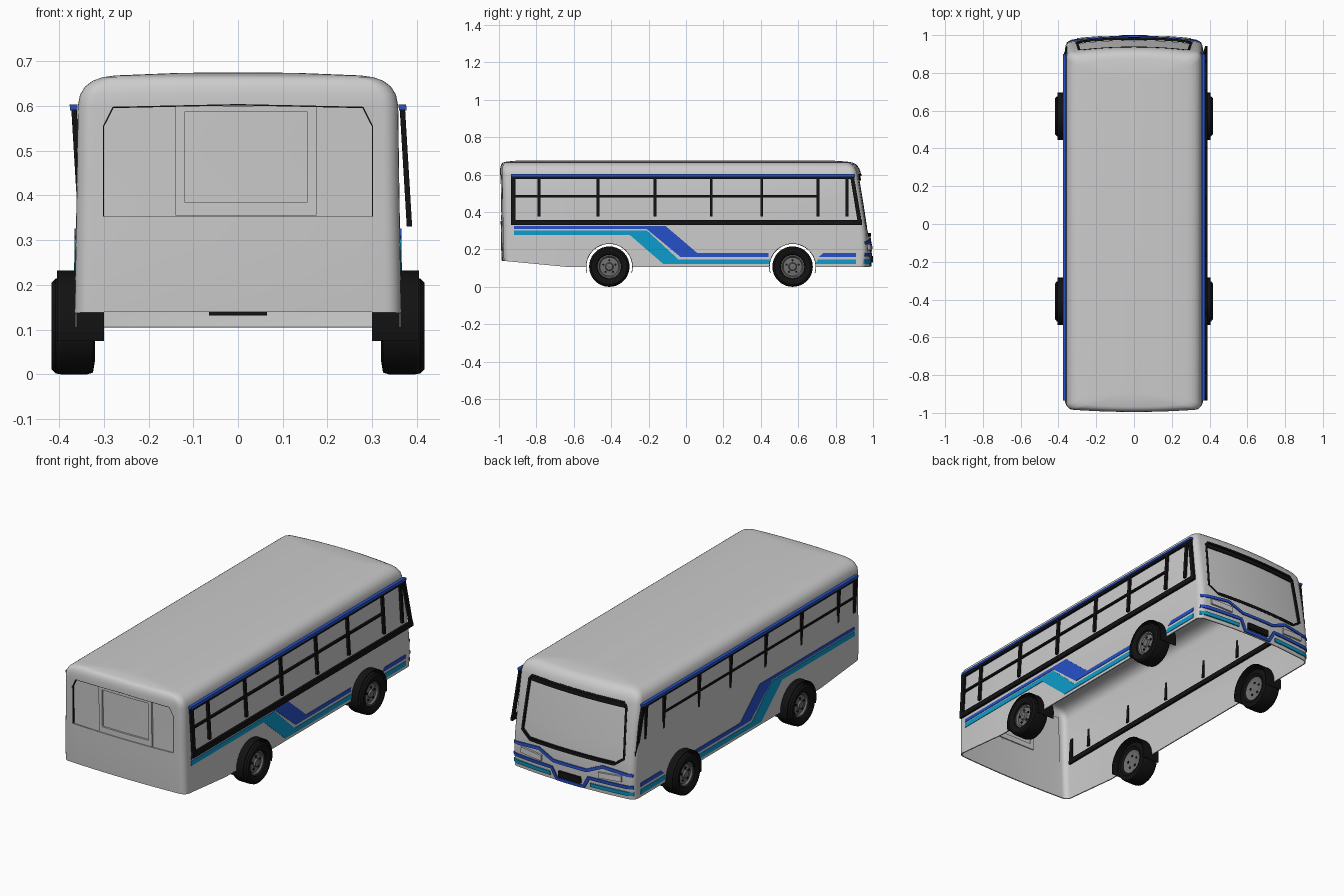
import bpy, bmesh, math

if "Cube" in bpy.data.objects:
    bpy.data.objects.remove(bpy.data.objects["Cube"])

def material(name, rgb):
    m = bpy.data.materials.new(name)
    m.diffuse_color = (*rgb, 1)
    m.use_nodes = True
    m.node_tree.nodes["Principled BSDF"].inputs["Base Color"].default_value = m.diffuse_color
    return m

BLACK = material("black", (.006, .006, .006))
BLUE = material("blue", (.02, .08, .58))
CYAN = material("cyan", (.004, .33, .6))
STEEL = material("steel", (.16, .16, .16))

def make(name, verts, faces, mat=None, smooth=35, fix=True):
    me = bpy.data.meshes.new(name)
    me.from_pydata(verts, [], faces)
    if fix:
        bm = bmesh.new()
        bm.from_mesh(me)
        bmesh.ops.recalc_face_normals(bm, faces=bm.faces)
        bm.to_mesh(me)
        bm.free()
    ob = bpy.data.objects.new(name, me)
    bpy.context.collection.objects.link(ob)
    if mat:
        me.materials.append(mat)
    if smooth:
        bpy.ops.object.select_all(action='DESELECT')
        bpy.context.view_layer.objects.active = ob
        ob.select_set(True)
        bpy.ops.object.shade_smooth_by_angle(angle=math.radians(smooth))
    return ob

# Body levels: z, half width, front y, rear y
ROWS = [(.105, .365, .984, -.985), (.2, .364, .992, -.988), (.3, .3625, .985, -.99),
        (.45, .360, .962, -.992), (.6, .358, .937, -.995), (.625, .353, .93, -.995),
        (.643, .342, .92, -.992), (.656, .325, .908, -.987), (.664, .303, .893, -.98),
        (.668, .275, .875, -.968), (.673, .15, .82, -.93), (.675, .05, .78, -.9)]
R = .036
BOW = {1: .026, -1: .014}

def level(z):
    for a, b in zip(ROWS, ROWS[1:]):
        if z <= b[0]:
            t = (z - a[0]) / (b[0] - a[0])
            return [p + (q - p) * t for p, q in zip(a, b)]
    return ROWS[-1]

def end_y(end, x, z):
    """y of the bowed front (1) or rear (-1) wall, with rounded corners"""
    _, hw, yf, yr = level(z)
    flat = hw - R
    ax = min(abs(x), hw)
    d = BOW[end] * (min(ax, flat) / hw) ** 2
    if ax > flat:
        d += R - math.sqrt(max(0, R * R - (ax - flat) ** 2))
    return yf - d if end == 1 else yr + d

def ring(z, first):
    hw = level(z)[1]
    fl = hw - R
    xs = [-hw + R * (1 - math.cos(i * math.pi / 12)) for i in range(6)]
    xs += [-fl + 2 * fl * i / 12 for i in range(13)]
    xs += [hw - R * (1 - math.cos(i * math.pi / 12)) for i in range(5, -1, -1)]
    pts = [(x, end_y(1, x, z)) for x in xs] + [(hw, -.62)]
    pts += [(x, end_y(-1, x, z)) for x in reversed(xs)] + [(-hw, -.62)]
    return [(x, y, z + (max(0, -.62 - y) * .095 if first else 0)) for x, y in pts]

# Body shell, lofted from bottom to roof, open underneath
verts, faces = [], []
for k, row in enumerate(ROWS):
    verts += ring(row[0], k == 0)
n = len(verts) // len(ROWS)
for k in range(len(ROWS) - 1):
    for i in range(n):
        j = (i + 1) % n
        faces.append((k * n + i, k * n + n + i, k * n + n + j, k * n + j))
faces.append(tuple(reversed(range(len(verts) - n, len(verts)))))
body = make("body_shell", verts, faces, smooth=0, fix=False)
sol = body.modifiers.new("wall", 'SOLIDIFY')
sol.thickness = .006
sol.offset = -1

def prism(name, pts, place, d0, d1, mat=None, smooth=0):
    """Extrude a flat outline; place(u, v, d) gives the 3D point"""
    m = len(pts)
    vs = [place(u, v, d) for d in (d0, d1) for u, v in pts]
    fs = [tuple(range(m)), tuple(range(2 * m - 1, m - 1, -1))]
    fs += [(i, (i + 1) % m, m + (i + 1) % m, m + i) for i in range(m)]
    return make(name, vs, fs, mat, smooth)

# Openings: rear window, windscreen, wheel arches
REAR = [(-.302, .353), (-.302, .555), (-.28, .598), (0, .604), (.28, .598), (.302, .555), (.302, .353)]
FRONT = [(-.25, .275), (-.305, .315), (-.29, .58), (-.275, .598), (.275, .598), (.29, .58), (.305, .315), (.25, .275)]
WHEEL_Y = (-.41, .57)
xz = lambda u, v, d: (u, d, v)
cutters = [prism("cut_rear", REAR, xz, -1.1, -.93), prism("cut_front", FRONT, xz, .85, 1.1)]
for wy in WHEEL_Y:
    circle = [(wy + .125 * math.cos(a * math.pi / 24), .107 + .125 * math.sin(a * math.pi / 24)) for a in range(48)]
    cutters.append(prism("cut_arch", circle, lambda u, v, d: (d, u, v), -.5, .5))
bpy.context.view_layer.objects.active = body
body.select_set(True)
for c in cutters:
    c.hide_render = True
    b = body.modifiers.new("cut", 'BOOLEAN')
    b.operation = 'DIFFERENCE'
    b.object = c
    b.solver = 'EXACT'
for m in list(body.modifiers):
    bpy.ops.object.modifier_apply(modifier=m.name)
for c in cutters:
    bpy.data.objects.remove(c)
bpy.ops.object.select_all(action='DESELECT')
body.select_set(True)
bpy.ops.object.shade_smooth_by_angle(angle=math.radians(35))

def ribbon(name, pts, width, mat, end, off, thick=.006, closed=False):
    """Flat strip following the front or rear wall along (x, z) points"""
    src = pts + [pts[0]] if closed else pts
    line = []
    for (x0, z0), (x1, z1) in zip(src, src[1:]):
        c = max(1, int(math.hypot(x1 - x0, z1 - z0) / .025))
        line += [(x0 + (x1 - x0) * i / c, z0 + (z1 - z0) * i / c) for i in range(c)]
    if not closed:
        line.append(src[-1])
    m = len(line)
    vs = []
    for i, (x, z) in enumerate(line):
        a = line[(i - 1) % m] if closed or i else line[0]
        b = line[(i + 1) % m] if closed or i < m - 1 else line[-1]
        l = math.hypot(b[0] - a[0], b[1] - a[1])
        nx, nz = -(b[1] - a[1]) / l * width / 2, (b[0] - a[0]) / l * width / 2
        for s, o in ((1, off), (-1, off), (-1, off - thick), (1, off - thick)):
            px, pz = x + s * nx, z + s * nz
            vs.append((px, end_y(end, px, pz) + end * o, pz))
    fs = []
    for i in range(m if closed else m - 1):
        p, q = i * 4, (i + 1) % m * 4
        fs += [(p + e, p + (e + 1) % 4, q + (e + 1) % 4, q + e) for e in range(4)]
    if not closed:
        fs += [(3, 2, 1, 0), tuple(range(m * 4 - 4, m * 4))]
    return make(name, vs, fs, mat)

def glass(name, end, hw, z0, z1, off):
    vs = [(-hw + 2 * hw * i / 14, end_y(end, -hw + 2 * hw * i / 14, z0 + (z1 - z0) * k / 6) - end * off,
           z0 + (z1 - z0) * k / 6) for k in range(7) for i in range(15)]
    make(name, vs, [(k * 15 + i, k * 15 + i + 1, k * 15 + i + 16, k * 15 + i + 15)
                    for k in range(6) for i in range(14)])

# Windscreen and rear window
glass("windscreen_glass", 1, .315, .265, .61, .014)
ribbon("windscreen_trim", FRONT, .012, BLACK, 1, .001, .012, True)
ribbon("windscreen_top_band", [(-.28, .582), (.28, .582)], .028, BLACK, 1, -.006)
ribbon("windscreen_sill", [(-.25, .28), (.25, .28)], .014, BLACK, 1, .002, .012)
glass("rear_glass", -1, .312, .345, .61, .012)
ribbon("rear_window_trim", REAR, .006, BLACK, -1, -.001, .01)
for name, p, w in (("left", [(-.13, .355), (-.13, .6)], .02), ("right", [(.165, .355), (.165, .6)], .02),
                   ("bottom", [(-.12, .37), (.155, .37)], .03), ("top", [(-.12, .593), (.155, .593)], .014)):
    ribbon("rear_frame_" + name, p, w, None, -1, -.002, .016)

# Front stripes, number plate and headlamps
ribbon("front_upper_stripe", [(-.355, .235), (-.19, .25), (-.1, .21), (.1, .21), (.19, .25), (.355, .235)], .016, BLUE, 1, .006)
ribbon("front_lower_stripe", [(-.358, .172), (-.11, .172), (-.08, .116), (.08, .116), (.11, .172), (.358, .172)], .017, BLUE, 1, .007)
for s in (-1, 1):
    ribbon("front_cyan_stripe", [(s * .358, .135), (s * .12, .135)], .02, CYAN, 1, .006)
    ribbon("headlamp", [(s * .17, .204), (s * .3, .212)], .03, None, 1, .01, .014)
prism("front_plate", [(-.065, .131), (.065, .131), (.065, .165), (-.065, .165)], xz, .968, 1.0, BLACK)

def wall(z):
    return .365 - (z - .105) * .01414

def bar(y0, z0, y1, z1):
    return [(y0, z0), (y1, z0), (y1, z1), (y0, z1)]

BLUE_SIDE = [(-.92, .326), (-.11, .326), (.06, .181), (.44, .181), (.44, .16), (-.03, .16), (-.21, .309), (-.92, .309)]
CYAN_SIDE = [(-.92, .302), (-.21, .302), (-.04, .146), (.45, .146), (.45, .121), (-.12, .121), (-.3, .277), (-.92, .277)]
POSTS = (-.785, -.47, -.165, .135, .405, .705, .86)
for s, side in ((-1, "left"), (1, "right")):
    # Painted side stripes
    skin = lambda u, v, d: (s * (wall(v) + d), u, v)
    prism(side + "_blue_stripe", BLUE_SIDE, skin, -.002, .003, BLUE)
    prism(side + "_cyan_stripe", CYAN_SIDE, skin, -.002, .003, CYAN)
    prism(side + "_blue_stripe_front", [(.71, .16), (.91, .16), (.91, .181), (.735, .181)], skin, -.002, .003, BLUE)
    prism(side + "_cyan_stripe_front", [(.69, .121), (.91, .121), (.91, .146), (.705, .146)], skin, -.002, .003, CYAN)
    # Side window frame: both lean the same way
    lean = lambda u, v, d: (s * (.373 + d) + (.6 - v) * .06, u, v)
    prism(side + "_window_sill", bar(-.935, .33, .942, .358), lean, -.012, 0, BLACK)
    prism(side + "_window_head", bar(-.935, .577, .9, .592), lean, -.012, 0, BLACK)
    prism(side + "_window_rear_post", bar(-.935, .358, -.912, .577), lean, -.012, 0, BLACK)
    prism(side + "_window_front_post", [(.916, .358), (.938, .358), (.9, .577), (.88, .577)], lean, -.012, 0, BLACK)
    prism(side + "_window_rail", bar(-.912, .479, .7, .49), lean, -.012, -.001, BLACK)
    for y in POSTS:
        prism(side + "_window_post", bar(y - .008, .375, y + .008, .58), lean, -.012, 0, BLACK)
    prism(side + "_rain_gutter", bar(-.935, .59, .9, .603), lean, -.014, .003, BLUE)

def lathe(name, prof, y, s, mat):
    """Spin (radius, x) points about the wheel axis"""
    seg, m = 36, len(prof)
    vs = [(s * x, y + r * math.cos(2 * math.pi * k / seg), .108 + r * math.sin(2 * math.pi * k / seg))
          for k in range(seg) for r, x in prof]
    fs = [(k * m + i, k * m + (i + 1) % m, (k + 1) % seg * m + (i + 1) % m, (k + 1) % seg * m + i)
          for k in range(seg) for i in range(m)]
    make(name, vs, fs, mat)

TYRE = [(.06, .393), (.066, .408), (.08, .416), (.096, .417), (.106, .408), (.108, .395), (.108, .337), (.104, .324), (.08, .32), (.06, .33)]
HUB = [(.001, .404), (.018, .403), (.022, .394), (.05, .391), (.056, .4), (.063, .4), (.063, .328), (.05, .334), (.001, .332)]
for wy in WHEEL_Y:
    for s in (-1, 1):
        # Wheel with bolts, and the black arch liner over it
        lathe("tyre", TYRE, wy, s, BLACK)
        lathe("wheel_hub", HUB, wy, s, STEEL)
        for k in range(5):
            a = math.radians(90 + 72 * k)
            cy, cz = wy + .034 * math.cos(a), .108 + .034 * math.sin(a)
            disc = [(cy + .006 * math.cos(t * math.pi / 4), cz + .006 * math.sin(t * math.pi / 4)) for t in range(8)]
            prism("wheel_bolt", disc, lambda u, v, d: (s * d, u, v), .33, .397, BLACK)
        arc = [math.radians(-15 + 210 * i / 28) for i in range(29)]
        outline = [(wy + r * math.cos(a), .107 + r * math.sin(a)) for r, seq in ((.1255, arc), (.1225, arc[::-1])) for a in seq]
        prism("arch_liner", outline, lambda u, v, d: (s * d, u, v), .3, .405, BLACK, 35)
